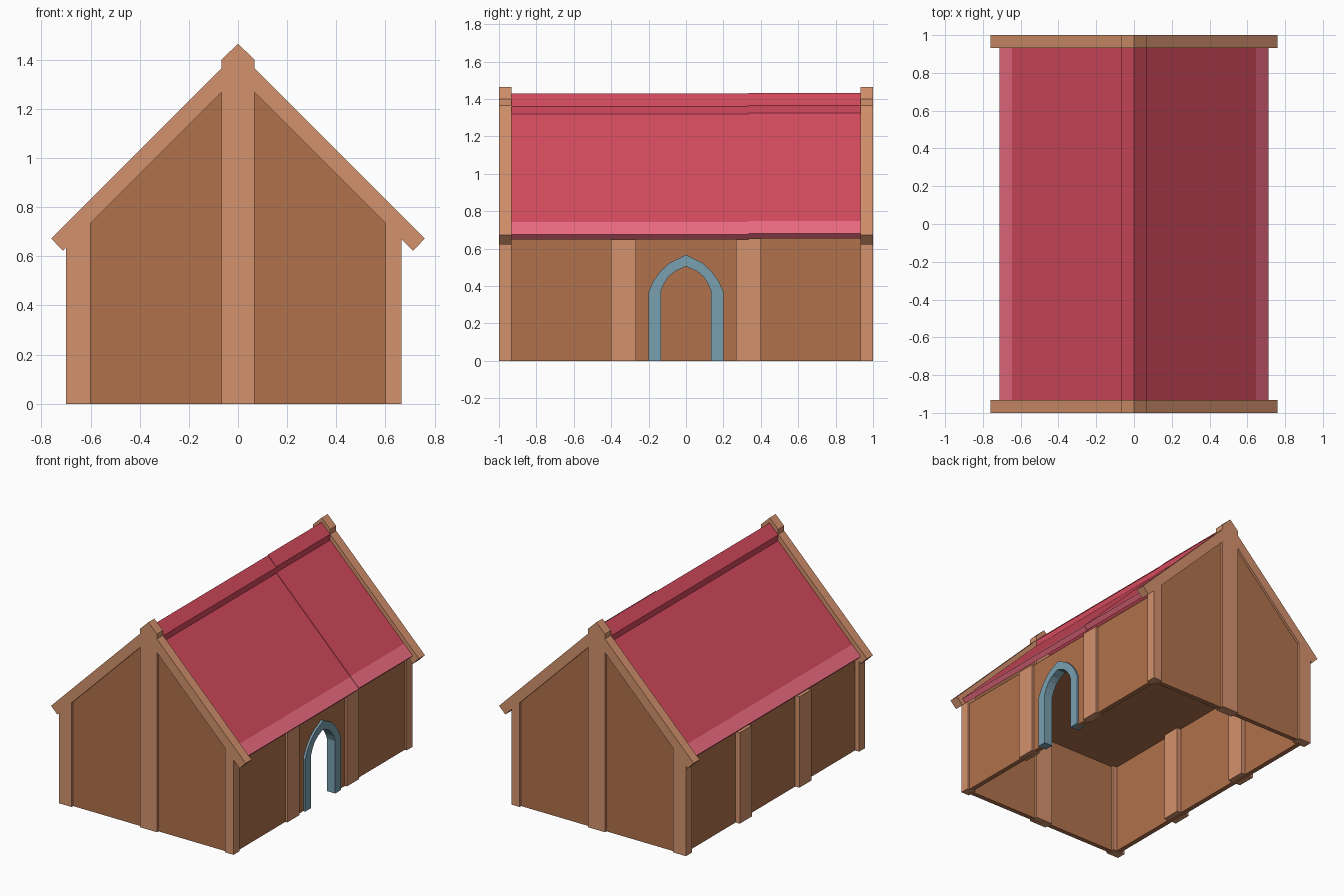
import bpy, bmesh

if "Cube" in bpy.data.objects:
    bpy.data.objects.remove(bpy.data.objects["Cube"])


def material(name, rgb):
    m = bpy.data.materials.new(name)
    m.diffuse_color = [((c / 255 + 0.055) / 1.055) ** 2.4 for c in rgb] + [1]
    m.use_nodes = True
    m.node_tree.nodes["Principled BSDF"].inputs["Base Color"].default_value = m.diffuse_color
    return m


WALL = material("wall_brown", (176, 114, 76))
BEAM = material("beam_tan", (212, 146, 109))
RED = material("roof_red", (212, 74, 93))
PINK = material("eave_pink", (238, 108, 130))
BLUE = material("door_blue", (122, 160, 177))


def prism(name, pts, axis, a, b, mat):
    """Extrude an (x,z) profile along y, or a (y,z) profile along x."""
    bm = bmesh.new()
    place = (lambda p, t: (p[0], t, p[1])) if axis == "y" else (lambda p, t: (t, p[0], p[1]))
    face = bm.faces.new([bm.verts.new(place(p, a)) for p in pts])
    new = bmesh.ops.extrude_face_region(bm, geom=[face])["geom"]
    for v in new:
        if isinstance(v, bmesh.types.BMVert):
            v.co["xy".index(axis)] = b
    bmesh.ops.recalc_face_normals(bm, faces=bm.faces)
    me = bpy.data.meshes.new(name)
    bm.to_mesh(me)
    bm.free()
    me.materials.append(mat)
    ob = bpy.data.objects.new(name, me)
    bpy.context.collection.objects.link(ob)
    return ob


def rect(u0, v0, u1, v1):
    return [(u0, v0), (u1, v0), (u1, v1), (u0, v1)]


def arch(half):
    """Full outline from right foot over the point to left foot."""
    return half + [(-u, v) for u, v in reversed(half) if u > 0]


# Timber gable frames and recessed gable panels
for e, end in ((-1, "front"), (1, "back")):
    y0, y1 = e * 1.0, e * 0.933
    prism(end + "_centre_post", [(-.067, 0), (.067, 0), (.067, 1.4), (0, 1.465), (-.067, 1.4)],
          "y", y0, y1, BEAM)
    for s, side in ((-1, "left"), (1, "right")):
        rafter = [(.067, 1.365), (.76, .672), (.712, .623), (.067, 1.268)]
        prism(f"{end}_{side}_rafter", [(s * x, z) for x, z in rafter], "y", y0, y1, BEAM)
        xo = .70 if s < 0 else .665
        post = [(.60, 0), (xo, 0), (xo, 1.335 - xo), (.60, .735)]
        prism(f"{end}_{side}_corner_post", [(s * x, z) for x, z in post], "y", y0, y1, BEAM)
    prism(end + "_gable_panel", [(-.63, 0), (.63, 0), (.63, .73), (0, 1.35), (-.63, .73)],
          "y", e * .983, e * .95, WALL)

# Side posts
for y in (-.333, .333):
    prism("right_side_post", rect(y - .067, 0, y + .067, .66), "x", .60, .665, BEAM)
    prism("left_side_post", rect(y - .067, 0, y + .067, .642), "x", -.70, -.60, BEAM)

# Side walls, the right one with a pointed door opening
opening = arch([(.165, 0), (.165, .37), (.145, .42), (.115, .46), (.075, .5), (0, .535)])
prism("left_wall", rect(-.95, 0, .95, .66), "x", -.667, -.633, WALL)
prism("right_wall", [(.95, 0), *opening, (-.95, 0), (-.95, .66), (.95, .66)],
      "x", .617, .65, WALL)

# Pointed door frame
outer = arch([(.2, 0), (.2, .37), (.175, .425), (.14, .475), (.09, .522), (0, .567)])
inner = arch([(.135, 0), (.135, .37), (.118, .412), (.093, .45), (.06, .478), (0, .505)])
prism("door_frame", outer + inner[::-1], "x", .60, .665, BLUE)

# Ceiling boards over the room
prism("ceiling_front", rect(-.64, .645, .64, .67), "y", -.95, .333, WALL)
prism("ceiling_back", rect(-.64, .65, .64, .675), "y", .333, .95, WALL)

# Roof: slope, coloured eave strip and ridge cap; right side has a slight step
slope = [(0, 1.387), (.645, .742), (.619, .716), (0, 1.335)]
eave = [(.645, .742), (.712, .675), (.686, .649), (.619, .716)]
ridge = [(0, 1.428), (.067, 1.361), (.067, 1.30), (0, 1.367)]
for s, y0, y1, dz in ((-1, -.933, .933, 0), (1, -.933, .333, 0), (1, .333, .933, .005)):
    side = "right" if s > 0 else "left"
    for part, pts, mat in (("slope", slope, RED), ("eave_strip", eave, PINK), ("ridge_cap", ridge, RED)):
        prism(f"{side}_roof_{part}", [(s * x, z + dz) for x, z in pts], "y", y0, y1, mat)
